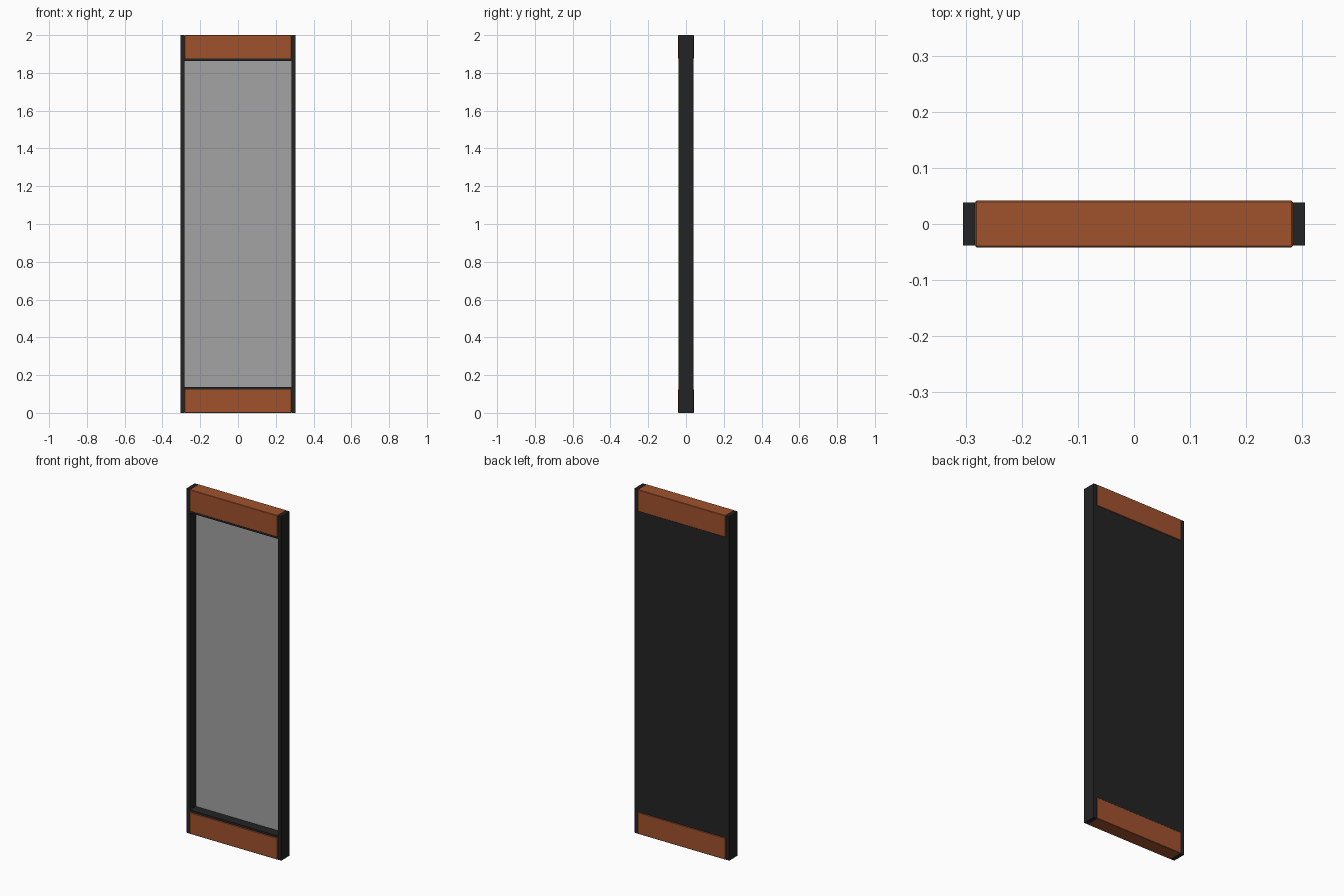
import bpy

if "Cube" in bpy.data.objects:
    bpy.data.objects.remove(bpy.data.objects["Cube"])


def material(name, rgb):
    m = bpy.data.materials.new(name)
    m.diffuse_color = (*rgb, 1.0)
    m.use_nodes = True
    m.node_tree.nodes["Principled BSDF"].inputs["Base Color"].default_value = m.diffuse_color
    return m


WOOD = material("reddish brown", (0.352, 0.0844, 0.0262))
DARK = material("near black", (0.0176, 0.0176, 0.0176))
GREY = material("grey", (0.366, 0.366, 0.366))


def box(name, lo, hi, mat, bevel=0.0):
    """Axis-aligned box between two corners, with an optional small chamfer."""
    bpy.ops.mesh.primitive_cube_add(
        size=1, location=[(a + b) / 2 for a, b in zip(lo, hi)])
    ob = bpy.context.object
    ob.name = name
    ob.scale = [b - a for a, b in zip(lo, hi)]
    bpy.ops.object.transform_apply(location=False, rotation=False, scale=True)
    ob.data.materials.append(mat)
    if bevel:
        mod = ob.modifiers.new("chamfer", "BEVEL")
        mod.width = bevel
        mod.segments = 1
    return ob


INNER, OUTER = 0.283, 0.305   # half widths
DEPTH = 0.0385                # half depth of the dark frame
RAIL, LIP = 0.125, 0.137      # heights of end rail and inner lip

# Side posts
box("left_post", (-OUTER, -DEPTH, 0), (-INNER, DEPTH, 2), DARK)
box("right_post", (INNER, -DEPTH, 0), (OUTER, DEPTH, 2), DARK)

# End rails and the thin dark lips next to the panel
for name, flip in (("bottom", False), ("top", True)):
    def span(a, b):
        return (2 - b, 2 - a) if flip else (a, b)
    z0, z1 = span(0, RAIL)
    box(name + "_rail", (-INNER, -0.0415, z0), (INNER, 0.0415, z1), WOOD, 0.002)
    z0, z1 = span(RAIL, LIP)
    box(name + "_lip", (-INNER, -0.037, z0), (INNER, 0.037, z1), DARK)

# Back board and the recessed front panel
box("back_board", (-INNER, 0.022, LIP), (INNER, 0.037, 2 - LIP), DARK)
box("front_panel", (-INNER, 0.018, LIP), (INNER, 0.022, 2 - LIP), GREY)
